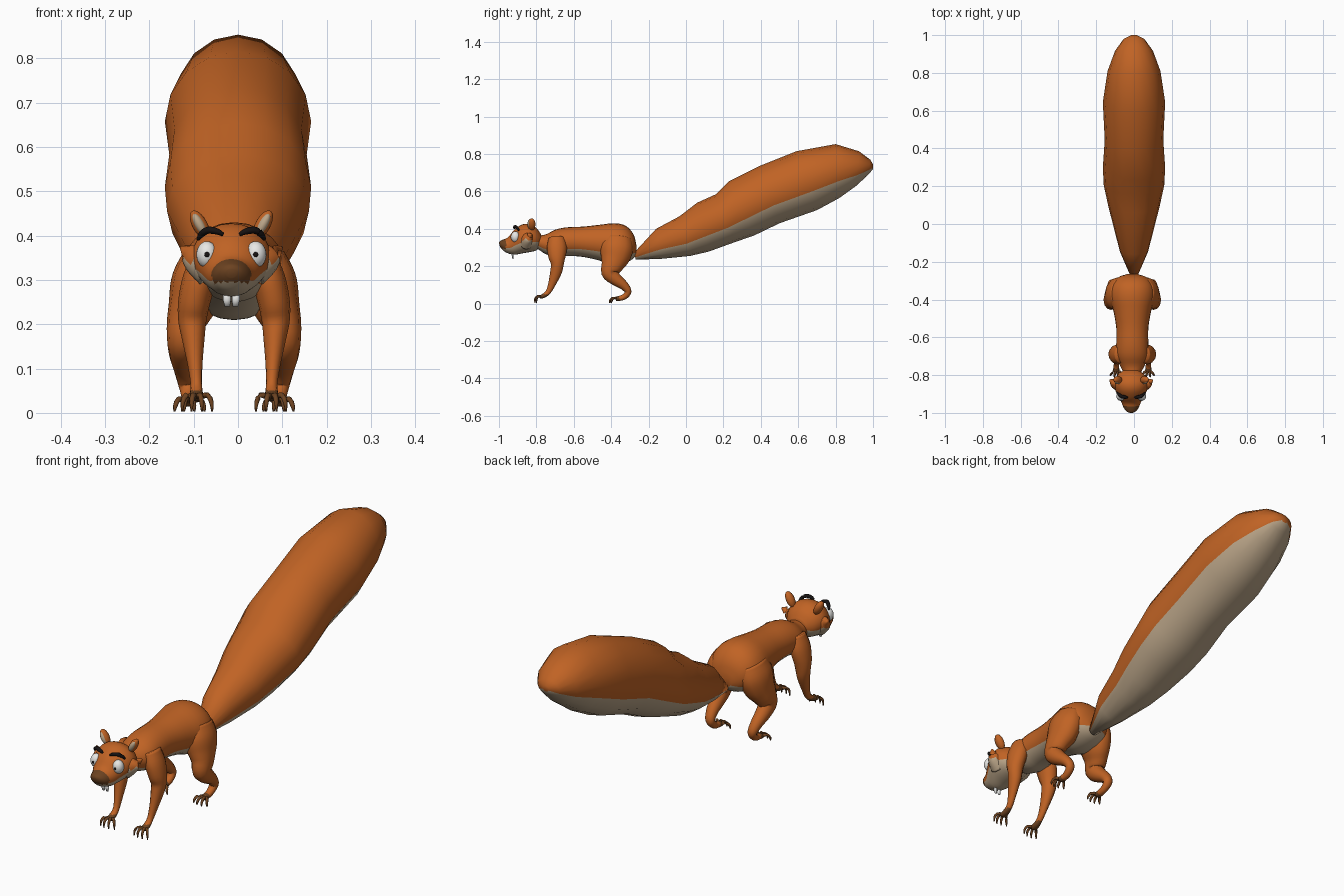
import bpy, bmesh, math
from mathutils import Vector, Matrix

if "Cube" in bpy.data.objects:
    bpy.data.objects.remove(bpy.data.objects["Cube"])


def mat(name, rgb):
    m = bpy.data.materials.new(name)
    m.diffuse_color = (*rgb, 1)
    m.use_nodes = True
    m.node_tree.nodes["Principled BSDF"].inputs["Base Color"].default_value = m.diffuse_color
    return m


ORANGE = mat("orange fur", (0.53, 0.125, 0.018))
BEIGE = mat("beige fur", (0.50, 0.38, 0.25))
BROWN = mat("brown skin", (0.15, 0.055, 0.015))
WHITE = mat("white", (0.8, 0.8, 0.78))
BLACK = mat("black", (0.008, 0.006, 0.006))
BODY_X, HEAD_X = -0.009, -0.015


def smooth_path(pts, steps):
    """Catmull-Rom through control rows of any length."""
    out = []
    for i in range(len(pts) - 1):
        p0, p1, p2, p3 = (pts[max(i - 1, 0)], pts[i], pts[i + 1], pts[min(i + 2, len(pts) - 1)])
        for k in range(steps):
            t = k / steps
            out.append([0.5 * (2 * b + (c - a) * t + (2 * a - 5 * b + 4 * c - d) * t * t
                               + (3 * b - a - 3 * c + d) * t ** 3)
                        for a, b, c, d in zip(p0, p1, p2, p3)])
    return out + [list(pts[-1])]


def finish(name, bm, mats):
    bmesh.ops.recalc_face_normals(bm, faces=bm.faces[:])
    for f in bm.faces:
        f.smooth = True
    me = bpy.data.meshes.new(name)
    bm.to_mesh(me)
    bm.free()
    for m in mats:
        me.materials.append(m)
    ob = bpy.data.objects.new(name, me)
    bpy.context.collection.objects.link(ob)
    return ob


def skin(name, frames, mats, rule=None, sides=16):
    """Skin ellipses given as (centre, side axis, up axis); rule(centre, v) picks the colour."""
    bm = bmesh.new()
    rings = []
    for c, a, b in frames:
        rings.append([bm.verts.new(c + a * math.cos(2 * math.pi * j / sides)
                                   + b * math.sin(2 * math.pi * j / sides)) for j in range(sides)])
    for r, q in zip(rings, rings[1:]):
        for j in range(sides):
            k = (j + 1) % sides
            f = bm.faces.new((r[j], r[k], q[k], q[j]))
            if rule:
                f.material_index = rule(f.calc_center_median(), math.sin(2 * math.pi * (j + 0.5) / sides))
    for r in (rings[0], rings[-1]):
        f = bm.faces.new(r)
        if rule:
            f.material_index = rule(f.calc_center_median(), 0)
    return finish(name, bm, mats)


def loft(name, rows, x, mats, rule, steps=1, sides=16):
    """Rows: y top, z top, y bottom, z bottom, half width."""
    frames = []
    for yt, zt, yb, zb, w in smooth_path(rows, steps):
        top, bot = Vector((x, yt, zt)), Vector((x, yb, zb))
        frames.append(((top + bot) / 2, Vector((w, 0, 0)), (top - bot) / 2))
    return skin(name, frames, mats, rule, sides)


def tube(name, rows, s, x, mats, rule=None, steps=4, sides=12):
    """Rows: x, y, z, side radius, other radius; s mirrors about x."""
    rows = smooth_path(rows, steps)
    pts = [Vector((x + s * r[0], r[1], r[2])) for r in rows]
    frames = []
    for i, r in enumerate(rows):
        t = (pts[min(i + 1, len(pts) - 1)] - pts[max(i - 1, 0)]).normalized()
        side = Vector((0, 1, 0)) if abs(t.x) > 0.7 else Vector((1, 0, 0))
        side = (side - t * side.dot(t)).normalized()
        frames.append((pts[i], side * r[3], t.cross(side) * r[4]))
    return skin(name, frames, mats, rule, sides)


def ball(name, loc, radii, m, tilt=0):
    bm = bmesh.new()
    bmesh.ops.create_uvsphere(bm, u_segments=20, v_segments=12, radius=1)
    bm.transform(Matrix.Translation(loc) @ Matrix.Rotation(tilt, 4, 'Y') @ Matrix.Diagonal((*radii, 1)))
    return finish(name, bm, [m])


# Tail, angular outline with beige underside
loft("tail", [
    (-.275, .275, -.27, .235, .02), (-.16, .40, -.13, .24, .075), (-.035, .467, .02, .255, .11),
    (.06, .54, .12, .278, .135), (.16, .585, .25, .325, .16), (.23, .655, .365, .365, .165),
    (.39, .735, .50, .43, .155), (.59, .815, .70, .50, .165), (.80, .853, .82, .565, .14),
    (.925, .815, .91, .63, .10), (.985, .77, .975, .69, .055), (1.0, .745, 1.0, .72, .015)],
    0, [ORANGE, BEIGE], lambda c, v: int(v < -0.4))

# Torso and neck with beige belly
loft("body", [
    (-.265, .31, -.267, .26, .03), (-.28, .37, -.29, .235, .08), (-.32, .415, -.34, .215, .112),
    (-.38, .43, -.40, .21, .118), (-.46, .422, -.46, .23, .10), (-.55, .412, -.55, .25, .085),
    (-.64, .408, -.63, .255, .085), (-.70, .395, -.69, .25, .085), (-.75, .37, -.75, .265, .065),
    (-.79, .365, -.79, .29, .045), (-.83, .365, -.83, .30, .04)],
    BODY_X, [ORANGE, BEIGE], lambda c, v: int(v < -0.6), 3, 24)


# Head: beige jaw, brown nose tip
def head_colour(c, v):
    if c.y < -0.962 and c.z > 0.295:
        return 2
    return int(v < -0.35)


loft("head", [
    (-.775, .37, -.775, .31, .04), (-.80, .405, -.80, .285, .072), (-.84, .426, -.84, .275, .09),
    (-.88, .422, -.88, .268, .084), (-.92, .393, -.912, .262, .066), (-.95, .356, -.935, .264, .052),
    (-.98, .342, -.965, .275, .04), (-.995, .334, -.985, .292, .026), (-1.0, .325, -.995, .305, .012)],
    HEAD_X, [ORANGE, BEIGE, BROWN], head_colour, 4, 24)

for s, tag in ((1, "left"), (-1, "right")):
    hx = HEAD_X
    # Cheek tufts, eyes, brows, ears, teeth
    tube(tag + "_cheek", [(.05, -.855, .335, .04, .05), (.085, -.845, .352, .027, .033),
                          (.114, -.825, .374, .003, .003)], s, hx, [ORANGE, BEIGE],
         lambda c, v: int(c.z < 0.343))
    ball(tag + "_eye", (hx + s * .055, -.912, .357), (.024, .024, .03), WHITE)
    ball(tag + "_pupil", (hx + s * .055, -.934, .357), (.006, .004, .006), BLACK)
    tube(tag + "_brow", [(.018, -.918, .402, .004, .004), (.032, -.917, .409, .009, .007),
                         (.052, -.912, .412, .009, .008), (.066, -.902, .404, .008, .007),
                         (.075, -.893, .391, .004, .004)], s, hx, [BLACK], sides=8)
    ball(tag + "_ear", (hx + s * .071, -.825, .424), (.017, .02, .036), ORANGE, s * 0.5)
    ball(tag + "_inner_ear", (hx + s * .072, -.836, .425), (.011, .012, .027), BEIGE, s * 0.5)
    tube(tag + "_tooth", [(.010, -.925, .275, .009, .005), (.010, -.927, .255, .009, .005),
                          (.009, -.925, .240, .006, .003)], s, hx, [WHITE], steps=1, sides=8)

    # Front leg with brown hand
    tube(tag + "_front_leg", [
        (.06, -.69, .35, .035, .045), (.078, -.69, .30, .038, .053), (.09, -.69, .25, .036, .046),
        (.094, -.688, .21, .032, .034), (.092, -.695, .17, .026, .031), (.088, -.715, .11, .017, .021),
        (.085, -.735, .065, .013, .014), (.085, -.758, .044, .015, .012), (.085, -.782, .035, .018, .009)],
        s, BODY_X, [ORANGE, BROWN], lambda c, v: int(c.z < 0.05))
    # Hind leg
    tube(tag + "_hind_leg", [
        (.065, -.365, .35, .05, .075), (.08, -.37, .30, .06, .088), (.092, -.38, .25, .056, .08),
        (.108, -.395, .205, .044, .06), (.114, -.408, .165, .037, .044), (.114, -.375, .13, .032, .034),
        (.11, -.33, .095, .025, .024), (.105, -.31, .062, .02, .018), (.102, -.335, .034, .016, .015),
        (.102, -.375, .026, .017, .012)],
        s, BODY_X, [ORANGE, BROWN], lambda c, v: int(c.y < -.355 and c.z < .045))
    # Fingers and toes, fanned out and curling to the ground
    for part, x0, y0, z0, reach in (("finger", .085, -.775, .036, .036), ("toe", .102, -.37, .027, .042)):
        for i, a in enumerate((-1.0, -.35, .3, .9)):
            fan = a * .034
            ln = reach * (1 - .35 * abs(a))
            tube(f"{tag}_{part}_{i + 1}", [
                (x0 + fan * .25, y0, z0, .007, .007),
                (x0 + fan * .75, y0 - ln * .6, z0 + .004, .0065, .006),
                (x0 + fan, y0 - ln, z0 - .012, .005, .005),
                (x0 + fan * 1.05, y0 - ln, .003, .002, .002)], s, BODY_X, [BROWN], steps=2, sides=8)
